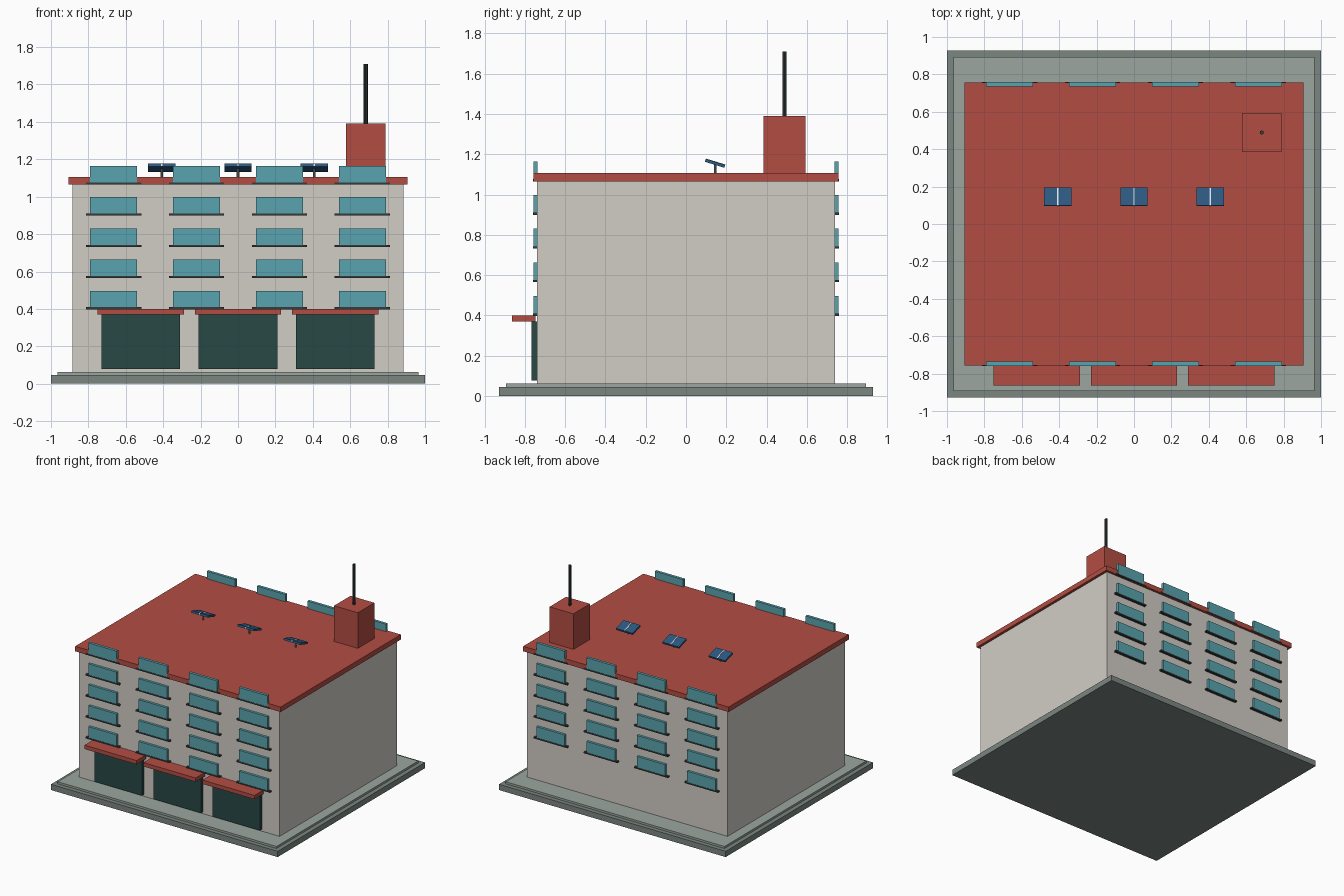
import bpy
import math

if "Cube" in bpy.data.objects:
    bpy.data.objects.remove(bpy.data.objects["Cube"])


def material(name, r, g, b):
    m = bpy.data.materials.new(name)
    m.diffuse_color = (r, g, b, 1)
    m.use_nodes = True
    m.node_tree.nodes["Principled BSDF"].inputs["Base Color"].default_value = m.diffuse_color
    return m


WALL = material("wall_plaster", 0.64, 0.61, 0.56)
RED = material("red_roof", 0.45, 0.075, 0.055)
GLASS = material("teal_glass", 0.10, 0.37, 0.43)
DARK = material("dark_trim", 0.035, 0.045, 0.045)
DOOR = material("dark_green_door", 0.02, 0.065, 0.06)
STONE = material("plinth_stone", 0.20, 0.24, 0.22)
PAVING = material("paving", 0.33, 0.38, 0.35)
SOLAR = material("solar_blue", 0.025, 0.10, 0.22)
WHITE = material("white_strip", 0.75, 0.8, 0.82)


def finish(name, mat):
    ob = bpy.context.object
    ob.name = name
    ob.data.materials.append(mat)
    return ob


def box(name, x, y, z, mat):
    """Box from (min, max) ranges on each axis."""
    bpy.ops.mesh.primitive_cube_add(
        size=1, location=[(a + b) / 2 for a, b in (x, y, z)])
    ob = finish(name, mat)
    ob.scale = [b - a for a, b in (x, y, z)]
    return ob


def pole(name, x, y, z, radius, mat, sides=8):
    bpy.ops.mesh.primitive_cylinder_add(
        vertices=sides, radius=radius, depth=z[1] - z[0],
        location=(x, y, (z[0] + z[1]) / 2))
    return finish(name, mat)


def span(c, width):
    return (c - width / 2, c + width / 2)


# Plinth, walls and roof slab
box("plinth", (-1, 1), (-0.928, 0.928), (0, 0.046), STONE)
box("paving", (-0.965, 0.965), (-0.893, 0.893), (0.046, 0.062), PAVING)
box("building_body", (-0.885, 0.885), (-0.739, 0.739), (0.062, 1.066), WALL)
box("roof_slab", (-0.906, 0.906), (-0.757, 0.757), (1.066, 1.106), RED)

# Windows and sills on the front and back
for side, label in ((-1, "front"), (1, "back")):
    for row in range(5):
        z = 0.409 + row * 0.167
        for x in (-0.665, -0.222, 0.222, 0.665):
            box(f"{label}_window", span(x, 0.25), span(side * 0.747, 0.022),
                (z, z + 0.088), GLASS)
            box(f"{label}_sill", span(x, 0.296), span(side * 0.748, 0.024),
                (z - 0.011, z), DARK)

# Ground floor shop doors with awnings
for x in (-0.52, 0, 0.52):
    box("shop_door", span(x, 0.42), (-0.767, -0.735), (0.078, 0.37), DOOR)
    box("awning", span(x, 0.46), (-0.863, -0.747), (0.369, 0.4), RED)

# Rooftop stair house and mast
box("stair_house", (0.578, 0.788), (0.385, 0.593), (1.106, 1.39), RED)
pole("mast", 0.683, 0.489, (1.39, 1.71), 0.011, DARK)

# Tilted solar panels on posts
tilt = math.radians(-17)
for x in (-0.408, 0, 0.408):
    pole("panel_post", x, 0.145, (1.106, 1.153), 0.007, STONE)
    panel = box("solar_panel", span(x, 0.146), span(0.145, 0.1),
                span(1.155, 0.015), SOLAR)
    strip = box("panel_strip", span(x, 0.007), span(0.145, 0.101),
                span(1.157, 0.015), WHITE)
    panel.rotation_euler.x = strip.rotation_euler.x = tilt
